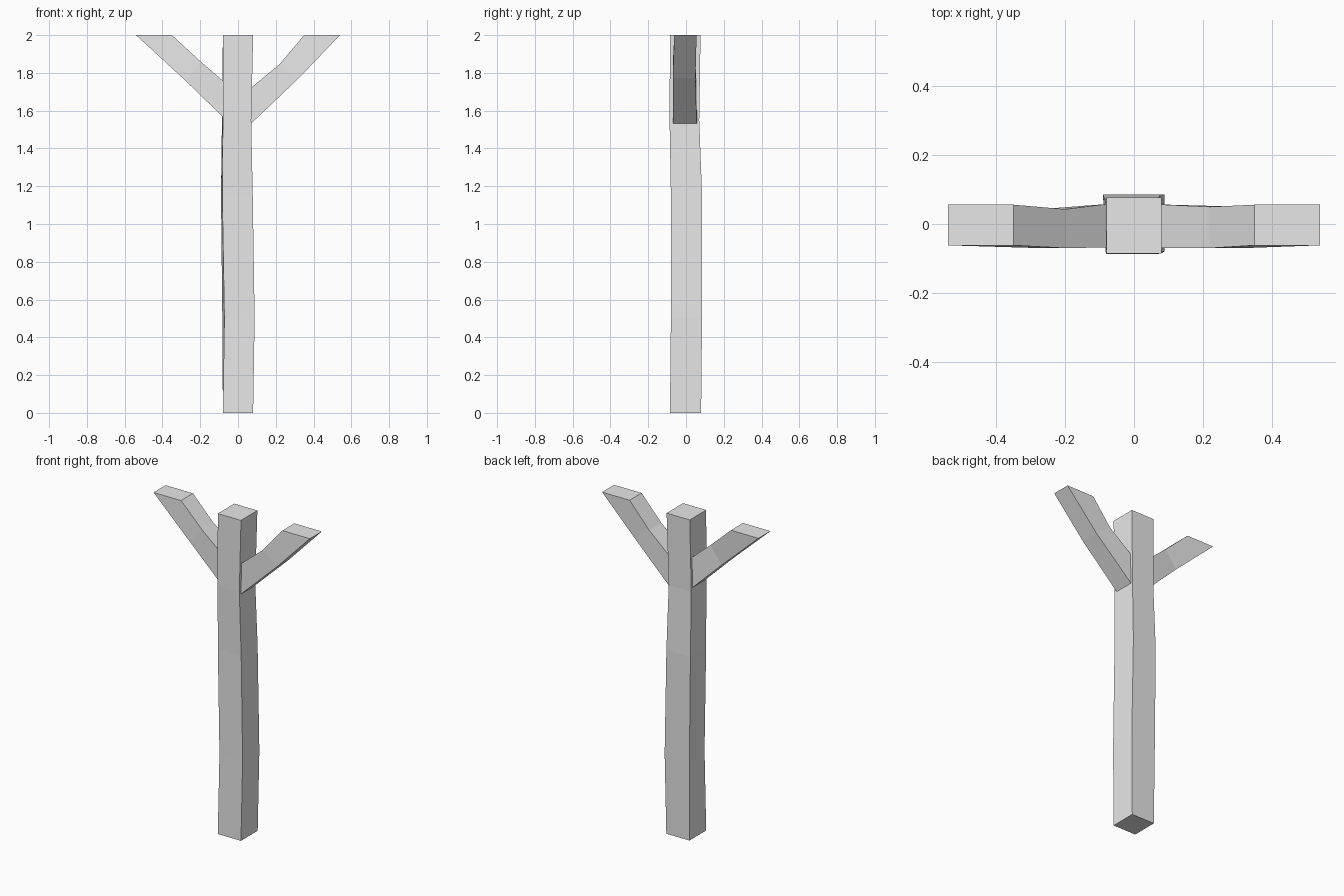
import bpy
import bmesh

cube = bpy.data.objects.get("Cube")
if cube:
    bpy.data.objects.remove(cube, do_unlink=True)

grey = bpy.data.materials.new("plain_grey")
grey.use_nodes = True
grey.diffuse_color = (0.8, 0.8, 0.8, 1)
grey.node_tree.nodes["Principled BSDF"].inputs["Base Color"].default_value = grey.diffuse_color


def loft(name, rings):
    """Skin a closed four-sided bar through a list of corner rings."""
    bm = bmesh.new()
    loops = [[bm.verts.new(p) for p in ring] for ring in rings]
    for a, b in zip(loops, loops[1:]):
        for i in range(4):
            j = (i + 1) % 4
            bm.faces.new((a[i], a[j], b[j], b[i]))
    bm.faces.new(loops[0][::-1])
    bm.faces.new(loops[-1])
    bmesh.ops.recalc_face_normals(bm, faces=bm.faces[:])
    mesh = bpy.data.meshes.new(name)
    bm.to_mesh(mesh)
    bm.free()
    mesh.materials.append(grey)
    obj = bpy.data.objects.new(name, mesh)
    bpy.context.collection.objects.link(obj)


# Trunk: height, front left/right x, back left/right x, front y, back y
trunk = [
    (0.0, -0.08, 0.08, -0.08, 0.08, -0.085, 0.08),
    (0.5, -0.072, 0.088, -0.083, 0.088, -0.08, 0.085),
    (1.15, -0.083, 0.078, -0.09, 0.076, -0.08, 0.085),
    (1.55, -0.08, 0.07, -0.085, 0.07, -0.087, 0.07),
    (2.0, -0.08, 0.08, -0.08, 0.08, -0.085, 0.077),
]
loft("trunk", [[(fl, f, z), (fr, f, z), (br, b, z), (bl, b, z)]
               for z, fl, fr, bl, br, f, b in trunk])


# Branches: lower edge point, upper edge point, front y, back y
def branch(name, side, stations):
    loft(name, [[(side * lx, f, lz), (side * ux, f, uz),
                 (side * ux, b, uz), (side * lx, b, lz)]
                for lx, lz, ux, uz, f, b in stations])


branch("left_branch", 1, [
    (0.068, 1.53, 0.068, 1.72, -0.07, 0.057),
    (0.32, 1.77, 0.22, 1.846, -0.07, 0.05),
    (0.54, 2.0, 0.35, 2.0, -0.062, 0.056),
])
branch("right_branch", -1, [
    (0.078, 1.565, 0.078, 1.757, -0.068, 0.058),
    (0.275, 1.756, 0.2, 1.862, -0.07, 0.043),
    (0.54, 2.0, 0.35, 2.0, -0.062, 0.056),
])
